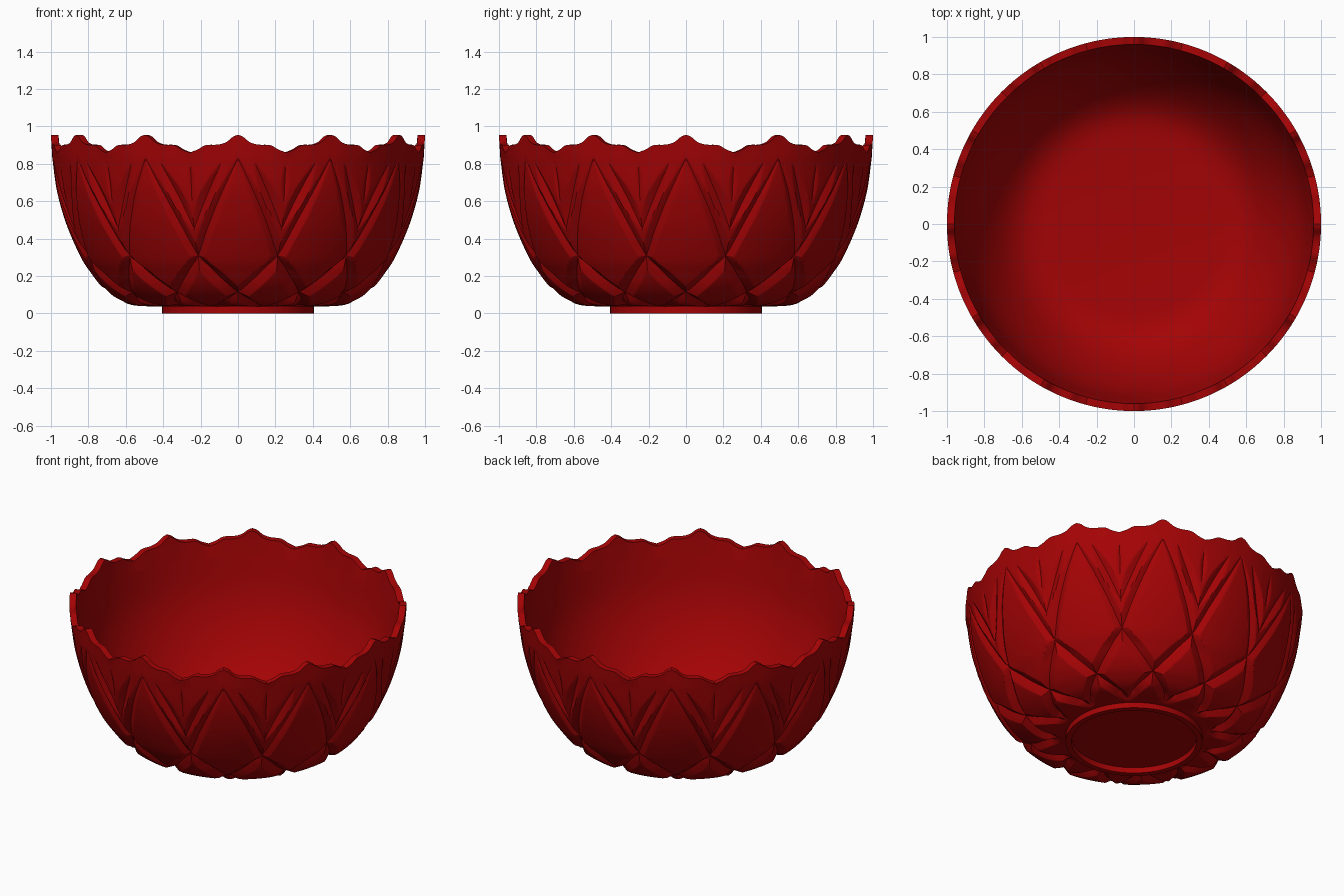
import bpy
import bmesh
from math import sin, cos, pi, radians, hypot

cube = bpy.data.objects.get("Cube")
if cube:
    bpy.data.objects.remove(cube, do_unlink=True)

STEP = 0.5                    # grid step in degrees, so cuts follow diagonals
COLS = int(360 / STEP)
SECTOR = 30                   # twelve repeats around the bowl
CUT_TOP = 0.83


def curve(points, x):
    """Smooth curve through (x, y) points."""
    x = min(max(x, points[0][0]), points[-1][0])

    def slope(i):
        a, b = points[max(i - 1, 0)], points[min(i + 1, len(points) - 1)]
        return (b[1] - a[1]) / (b[0] - a[0])
    k = next(i for i in range(len(points) - 1) if x <= points[i + 1][0])
    (x0, y0), (x1, y1) = points[k], points[k + 1]
    h = x1 - x0
    t = (x - x0) / h
    return ((2 * t**3 - 3 * t**2 + 1) * y0 + (t**3 - 2 * t**2 + t) * h * slope(k)
            + (3 * t**2 - 2 * t**3) * y1 + (t**3 - t**2) * h * slope(k + 1))


def fold(angle):
    """Signed angle from the nearest sector centre."""
    return (angle + SECTOR / 2) % SECTOR - SECTOR / 2


# Outer wall: (phase, radius, height); cuts run where angle = +-phase
WALL = [(0, .993, .83), (5, .967, .65), (10, .915, .47), (15, .84, .30),
        (20, .785, .215), (25, .73, .145), (30, .665, .09), (37, .57, .046), (45, .43, .036)]
WALL_R = [(p, r) for p, r, z in WALL]
WALL_Z = [(p, z) for p, r, z in WALL]
INNER = [(.47, .09), (.57, .107), (.66, .16), (.75, .26), (.845, .42), (.91, .6), (.945, .8)]
RIM = [(0, .955), (1.5, .945), (3.5, .917), (6, .903), (10, .899), (12.5, .876), (15, .86)]
CUT_WIDTH = [(0, .3), (8, 2.2), (14, 2.5), (22, 4.6), (45, 4.6)]


def groove(d, width, depth):
    return depth * max(0, 1 - abs(d) / width) if width > 0 else 0


def cut_depth(angle, p):
    """Depth of the crossing cuts and the leaf fan."""
    a = abs(fold(angle))
    width = curve(CUT_WIDTH, p)
    depth = groove(a - abs(fold(p)), width, min(.009 * width, .03))
    if 0.5 < p < 11:          # two side leaves of the fan
        s = sin(pi * (p - .5) / 10.5)
        depth = max(depth, groove(a - p - 4.5, 2.5 * s, .022 * s))
    if 0.5 < p < 7:           # thin middle leaf
        s = sin(pi * (p - .5) / 6.5)
        depth = max(depth, groove(a - SECTOR / 2, 1.2 * s, .01 * s))
    return depth * min(1, (45 - p) / 4)


def ring(point):
    """One ring of vertices; point(angle) gives (radius, height)."""
    out = []
    for i in range(COLS):
        angle = i * STEP
        r, z = point(angle)
        out.append((r * cos(radians(angle)), r * sin(radians(angle)), z))
    return out


def rim(angle):
    return curve(RIM, abs(fold(angle)))


# Rings from the inner floor, over the rim and down the outer wall
rings = []
for k in range(17):
    r = INNER[0][0] + (INNER[-1][0] - INNER[0][0]) * sin(k / 16 * pi / 2)
    z = curve(INNER, r)
    rings.append(ring(lambda a: (r, z)))
rings.append(ring(lambda a: (.96, rim(a))))
for k in range(6):
    t = k / 6
    rings.append(ring(lambda a: (1 - .007 * t, rim(a) + (CUT_TOP - rim(a)) * t)))
first_cut = len(rings)
for k in range(int(45 / STEP) + 1):
    p = k * STEP
    r, z = curve(WALL_R, p), curve(WALL_Z, p)
    dr = curve(WALL_R, p + .1) - curve(WALL_R, p - .1)
    dz = curve(WALL_Z, p + .1) - curve(WALL_Z, p - .1)
    size = hypot(dr, dz)
    nr, nz = -dz / size, dr / size

    def carved(a):
        d = cut_depth(a, p)
        return r - nr * d, z - nz * d
    rings.append(ring(carved))

faces = [list(range(COLS))]
for j in range(len(rings) - 1):
    p = (j - first_cut + .5) * STEP
    for i in range(COLS):
        n = (i + 1) % COLS
        a, b = j * COLS + i, (j + 1) * COLS + i
        c, d = (j + 1) * COLS + n, j * COLS + n
        if j < first_cut:
            faces.append((a, b, c, d))
        elif fold((i + .5) * STEP) * fold(p) > 0:
            faces += [(a, b, c), (a, c, d)]
        else:
            faces += [(a, b, d), (b, c, d)]
last = (len(rings) - 1) * COLS
faces.append([last + i for i in reversed(range(COLS))])

red = bpy.data.materials.new("deep red glass")
red.use_nodes = True
red.diffuse_color = (.37, .001, .0015, 1)
red.node_tree.nodes["Principled BSDF"].inputs["Base Color"].default_value = red.diffuse_color


def finish(name, mesh, angle):
    obj = bpy.data.objects.new(name, mesh)
    bpy.context.collection.objects.link(obj)
    mesh.materials.append(red)
    bpy.ops.object.select_all(action='DESELECT')
    obj.select_set(True)
    bpy.context.view_layer.objects.active = obj
    bpy.ops.object.shade_smooth_by_angle(angle=radians(angle))


# Bowl body
body = bpy.data.meshes.new("bowl_body")
body.from_pydata([v for row in rings for v in row], [], faces)
finish("bowl_body", body, 22)

# Foot ring
foot = bpy.data.meshes.new("foot_ring")
bm = bmesh.new()
profile = [(.37, .04), (.37, 0), (.405, 0), (.405, .04)]
verts = [bm.verts.new((r, 0, z)) for r, z in profile]
edges = [bm.edges.new((verts[i], verts[(i + 1) % 4])) for i in range(4)]
bmesh.ops.spin(bm, geom=verts + edges, axis=(0, 0, 1), cent=(0, 0, 0),
               angle=2 * pi, steps=96, use_merge=True)
bmesh.ops.remove_doubles(bm, verts=bm.verts, dist=1e-4)
bmesh.ops.recalc_face_normals(bm, faces=bm.faces)
bm.to_mesh(foot)
bm.free()
finish("foot_ring", foot, 30)
